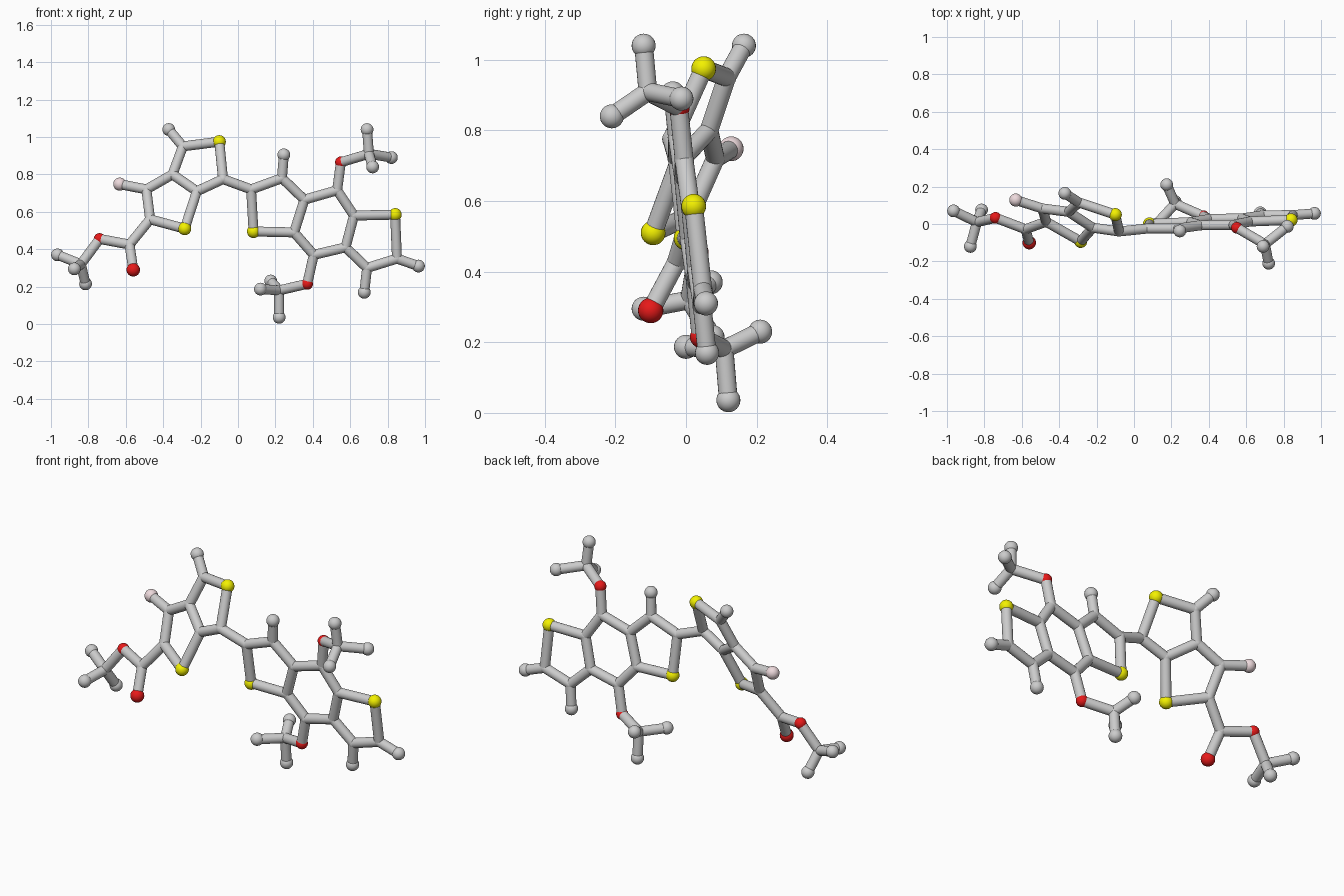
import bpy
from mathutils import Vector

if "Cube" in bpy.data.objects:
    bpy.data.objects.remove(bpy.data.objects["Cube"])


def colour(name, rgb):
    m = bpy.data.materials.new(name)
    m.diffuse_color = (*rgb, 1)
    m.use_nodes = True
    m.node_tree.nodes["Principled BSDF"].inputs["Base Color"].default_value = m.diffuse_color
    return m


YELLOW = colour("sulfur_yellow", (0.9, 0.88, 0.0))
RED = colour("oxygen_red", (0.8, 0.01, 0.01))
PINK = colour("fluorine_pink", (0.85, 0.7, 0.72))

STICK = 0.0265
KINDS = {  # kind: (label, radius, material)
    "C": ("carbon_joint", 0.0275, None),
    "E": ("end_ball", 0.034, None),
    "S": ("sulfur_ball", 0.035, YELLOW),
    "O": ("oxygen_ball", 0.031, RED),
    "K": ("oxygen_end_ball", 0.036, RED),
    "F": ("fluorine_ball", 0.035, PINK),
}
atoms = {}


def finish(ob, name, mat):
    ob.name = name
    bpy.ops.object.shade_smooth_by_angle()
    if mat:
        ob.data.materials.append(mat)


def atom(key, kind, x, y, z):
    label, r, mat = KINDS[kind]
    atoms[key] = Vector((x, y, z))
    bpy.ops.mesh.primitive_uv_sphere_add(segments=24, ring_count=16, radius=r, location=(x, y, z))
    finish(bpy.context.object, label + "_" + key, mat)


def flat_atom(key, kind, x, z):
    # the three fused rings lie in one slightly tilted plane
    atom(key, kind, x, 0.0414 * x - 0.1077 * z + 0.05, z)


def chain(*keys):
    for a, b in zip(keys, keys[1:]):
        p, q = atoms[a], atoms[b]
        d = q - p
        bpy.ops.mesh.primitive_cylinder_add(vertices=20, radius=STICK, depth=d.length, location=(p + q) / 2,
                                            rotation=d.to_track_quat('Z', 'Y').to_euler())
        finish(bpy.context.object, "bond_" + a + "_" + b, None)


def branch(name, root, centre, tips):
    # branched end group: a hub with three balls
    atom(name, "C", *centre)
    chain(root, name)
    for i, t in enumerate(tips):
        atom(name + str(i), "E", *t)
        chain(name, name + str(i))


# left pair of rings
atom("a_end", "E", -0.37, 0.164, 1.04)
atom("a1", "C", -0.295, 0.115, 0.95)
atom("a_s1", "S", -0.10, 0.05, 0.975)
atom("a2", "C", -0.08, -0.04, 0.775)
atom("a3", "C", -0.22, -0.02, 0.71)
atom("a4", "C", -0.35, 0.065, 0.80)
atom("a5", "C", -0.49, 0.083, 0.72)
atom("a6", "C", -0.47, 0.012, 0.56)
atom("a_s2", "S", -0.285, -0.093, 0.51)
atom("a_f", "F", -0.632, 0.128, 0.748)
chain("a_end", "a1", "a_s1", "a2", "a3", "a4", "a1")
chain("a4", "a5", "a6", "a_s2", "a3")
chain("a5", "a_f")

# left side arm
atom("arm", "C", -0.58, -0.028, 0.425)
atom("arm_o1", "K", -0.56, -0.10, 0.29)
atom("arm_o2", "O", -0.74, 0.033, 0.455)
chain("a6", "arm", "arm_o1")
chain("arm", "arm_o2")
branch("left_hub", "arm_o2", (-0.84, 0.01, 0.32),
       [(-0.965, 0.07, 0.37), (-0.875, -0.12, 0.295), (-0.815, 0.075, 0.215)])

# right three fused rings
for row in [("b1", "C", 0.07, 0.72), ("b_s1", "S", 0.083, 0.495), ("b2", "C", 0.235, 0.78),
            ("b_end1", "E", 0.245, 0.905), ("b3", "C", 0.355, 0.665), ("b4", "C", 0.30, 0.49),
            ("b5", "C", 0.53, 0.715), ("b6", "C", 0.62, 0.58), ("b7", "C", 0.575, 0.41),
            ("b8", "C", 0.405, 0.37), ("b_s2", "S", 0.84, 0.585), ("b9", "C", 0.85, 0.35),
            ("b10", "C", 0.69, 0.30), ("b_end2", "E", 0.965, 0.31), ("b_end3", "E", 0.675, 0.17),
            ("b_o1", "O", 0.55, 0.865), ("b_o2", "O", 0.37, 0.215)]:
    flat_atom(*row)
chain("a2", "b1", "b2", "b3", "b4", "b_s1", "b1")
chain("b3", "b5", "b6", "b7", "b8", "b4")
chain("b6", "b_s2", "b9", "b10", "b7")
for a, b in [("b2", "b_end1"), ("b9", "b_end2"), ("b10", "b_end3"), ("b5", "b_o1"), ("b8", "b_o2")]:
    chain(a, b)

# upper and lower branched end groups
branch("upper_hub", "b_o1", (0.70, -0.108, 0.91),
       [(0.69, -0.12, 1.04), (0.82, -0.013, 0.89), (0.72, -0.21, 0.84)])
branch("lower_hub", "b_o2", (0.22, 0.108, 0.18),
       [(0.12, 0.0, 0.187), (0.175, 0.21, 0.23), (0.22, 0.12, 0.036)])
